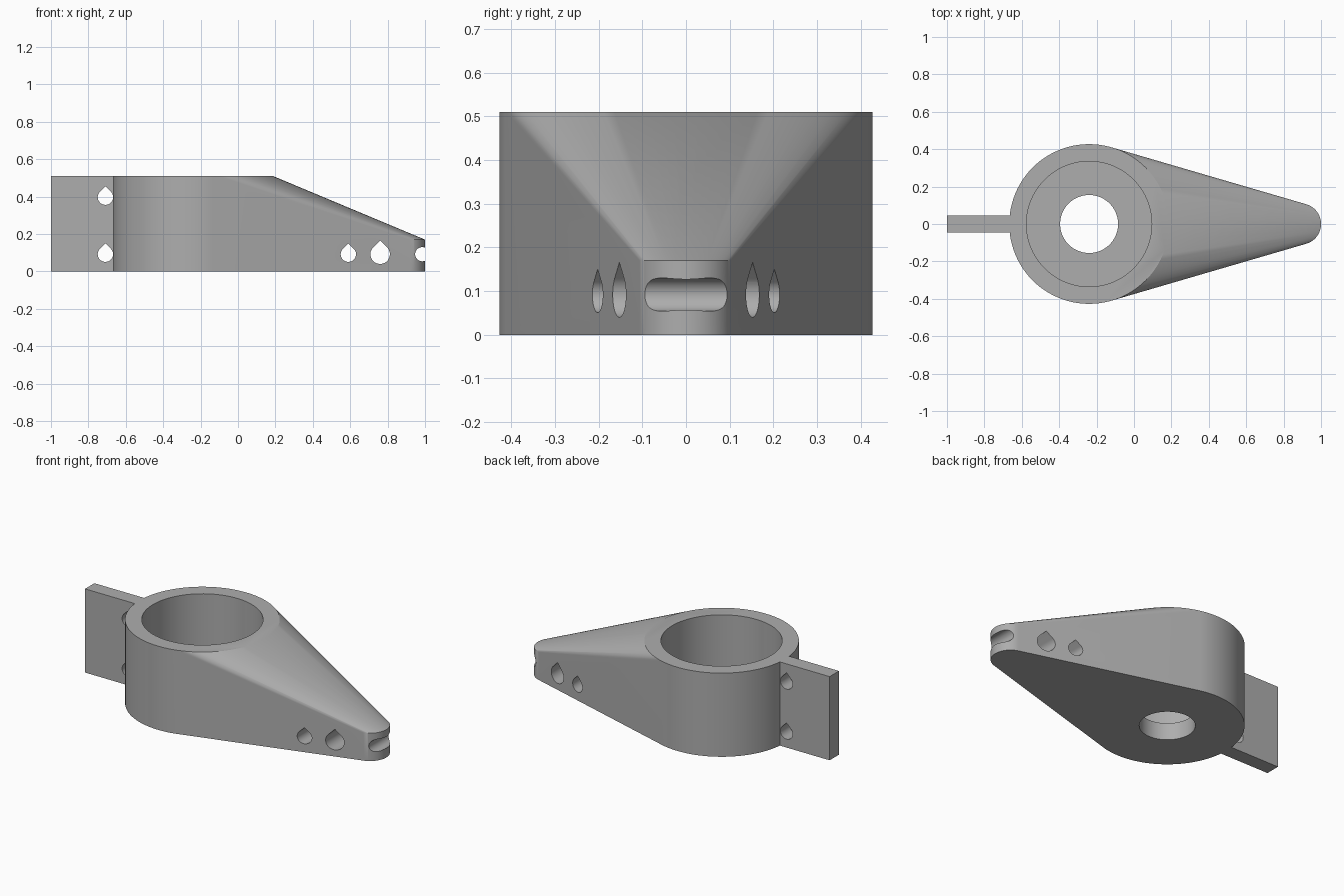
import bpy, bmesh
from math import sin, cos, pi, radians

if "Cube" in bpy.data.objects:
    bpy.data.objects.remove(bpy.data.objects["Cube"], do_unlink=True)

grey = bpy.data.materials.new("matte grey")
grey.use_nodes = True
colour = (0.42, 0.42, 0.42, 1)
grey.diffuse_color = colour
grey.node_tree.nodes["Principled BSDF"].inputs["Base Color"].default_value = colour

HEIGHT, TIP_HEIGHT, RING_X, HOLE_Z = 0.51, 0.17, -0.24, 0.092


def ring(x, radius, z, count=96):
    return [(x + radius * cos(2 * pi * i / count), radius * sin(2 * pi * i / count), z)
            for i in range(count)]


def finish(name, bm):
    mesh = bpy.data.meshes.new(name)
    bmesh.ops.recalc_face_normals(bm, faces=bm.faces)
    bm.to_mesh(mesh)
    bm.free()
    mesh.materials.append(grey)
    obj = bpy.data.objects.new(name, mesh)
    bpy.context.collection.objects.link(obj)
    return obj


def prism(name, outline, direction):
    bm = bmesh.new()
    face = bm.faces.new([bm.verts.new(p) for p in outline])
    out = bmesh.ops.extrude_face_region(bm, geom=[face])
    moved = [v for v in out["geom"] if isinstance(v, bmesh.types.BMVert)]
    bmesh.ops.translate(bm, verts=moved, vec=direction)
    return finish(name, bm)


def cross_hole(name, x, z, radius, pointed=True):
    # Round hole along y, with an optional 45 degree peak
    start, end = (radians(135), radians(405)) if pointed else (0, 2 * pi * 47 / 48)
    outline = [(x + radius * cos(start + (end - start) * i / 47), -0.5,
                z + radius * sin(start + (end - start) * i / 47)) for i in range(48)]
    if pointed:
        outline.append((x, -0.5, z + radius * 2 ** 0.5))
    return prism(name, outline, (0, 1, 0))


def cut(obj, cutters):
    bpy.context.view_layer.objects.active = obj
    for cutter in cutters:
        mod = obj.modifiers.new("cut", 'BOOLEAN')
        mod.operation, mod.solver, mod.object = 'DIFFERENCE', 'EXACT', cutter
        bpy.ops.object.modifier_apply(modifier=mod.name)
    for cutter in cutters:
        bpy.data.objects.remove(cutter, do_unlink=True)
    bpy.ops.object.select_all(action='DESELECT')
    obj.select_set(True)
    bpy.ops.object.shade_smooth_by_angle(angle=radians(25))


# Tapered body: tall drum blended into a low rounded tip
bm = bmesh.new()
for x, radius, height in ((RING_X, 0.427, HEIGHT), (0.89, 0.11, TIP_HEIGHT)):
    for z in (0, height):
        for p in ring(x, radius, z):
            bm.verts.new(p)
hull = bmesh.ops.convex_hull(bm, input=bm.verts)
loose = {v for v in hull["geom_interior"] + hull["geom_unused"]
         if isinstance(v, bmesh.types.BMVert)}
bmesh.ops.delete(bm, geom=list(loose), context='VERTS')
bmesh.ops.dissolve_limit(bm, angle_limit=radians(0.1), verts=bm.verts, edges=bm.edges)
body = finish("tapered_body", bm)

# Bore, floor hole, peaked cross holes and the groove through the tip
cut(body, [
    prism("bore_cutter", ring(RING_X, 0.335, 0.105), (0, 0, 1)),
    prism("floor_hole_cutter", ring(RING_X, 0.155, -0.2), (0, 0, 0.5)),
    cross_hole("small_hole_cutter", 0.59, HOLE_Z, 0.041),
    cross_hole("large_hole_cutter", 0.76, HOLE_Z, 0.052),
    cross_hole("tip_groove_cutter", 0.985, HOLE_Z, 0.038, False),
])

# Flat mounting tab with two peaked holes
tab = prism("mounting_tab", [(-1, -0.045, 0), (-0.62, -0.045, 0),
                             (-0.62, 0.045, 0), (-1, 0.045, 0)], (0, 0, HEIGHT))
cut(tab, [cross_hole("tab_hole_cutter", -0.709, z, 0.041) for z in (HOLE_Z, 0.397)])
